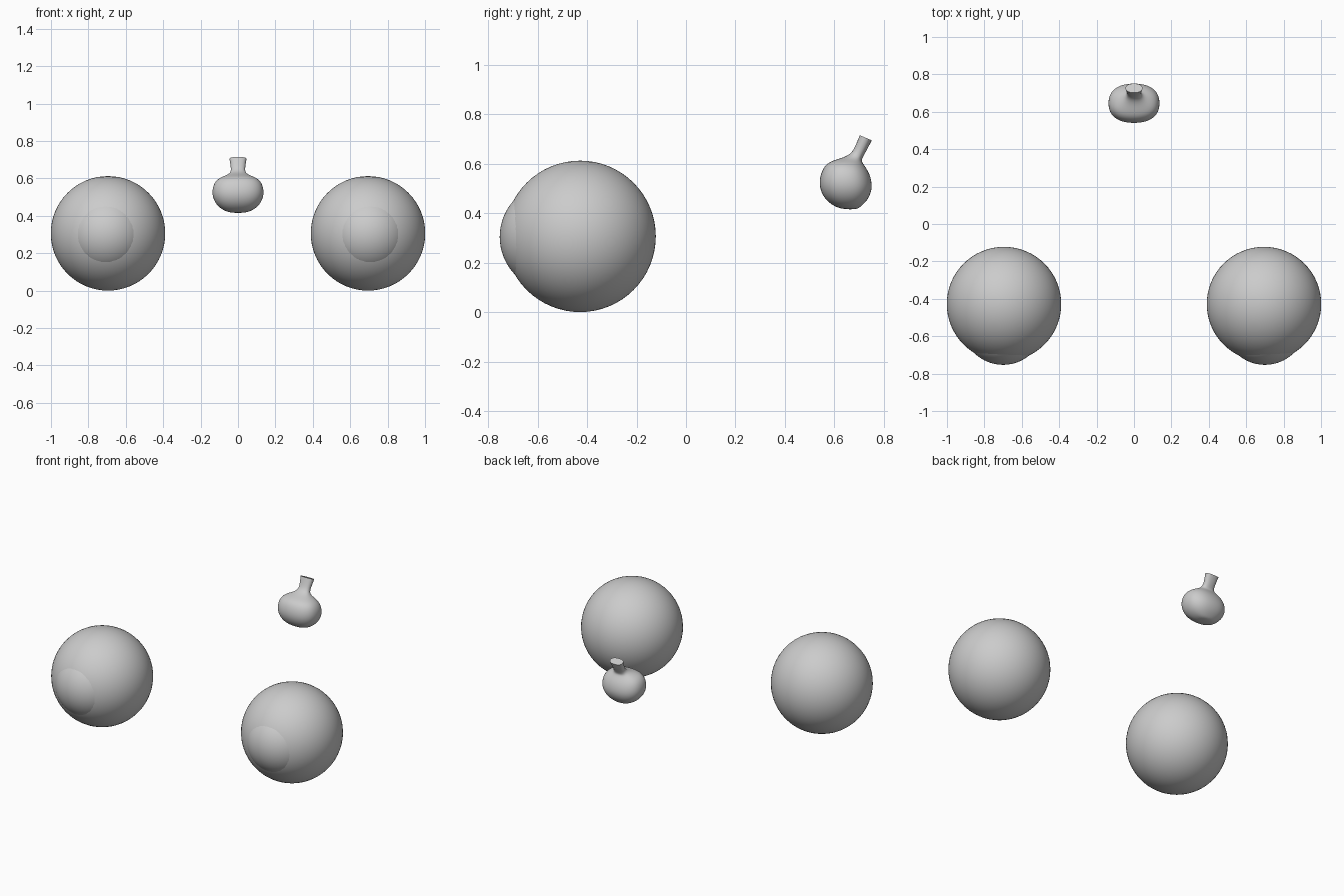
import bpy, bmesh
from math import sin, cos, pi, copysign, radians

if "Cube" in bpy.data.objects:
    bpy.data.objects.remove(bpy.data.objects["Cube"])


def ball(name, center, radius):
    bpy.ops.mesh.primitive_uv_sphere_add(segments=64, ring_count=32, radius=radius, location=center)
    ob = bpy.context.object
    ob.name = name
    bpy.ops.object.shade_smooth()
    return ob


# Eyes: a large ball with a smaller bulging ball at the front
for label, s in (("left", -1), ("right", 1)):
    ball(label + "_eyeball", (s * 0.695, -0.428, 0.306), 0.306)
    ball(label + "_cornea", (s * 0.70, -0.533, 0.304), 0.22)


def rounded(v, p=0.86):
    return copysign(abs(v) ** p, v)


# Nub: stacked rings given as front y, front z, back y, back z, half width
rings = [
    (0.635, 0.416, 0.690, 0.414, 0.035),
    (0.597, 0.427, 0.710, 0.428, 0.078),
    (0.555, 0.460, 0.740, 0.458, 0.119),
    (0.534, 0.515, 0.757, 0.505, 0.142),
    (0.546, 0.572, 0.744, 0.560, 0.135),
    (0.573, 0.608, 0.722, 0.592, 0.108),
    (0.630, 0.622, 0.709, 0.610, 0.060),
    (0.668, 0.640, 0.713, 0.624, 0.037),
    (0.685, 0.672, 0.730, 0.652, 0.039),
    (0.702, 0.715, 0.751, 0.694, 0.046),
]
N = 20
bm = bmesh.new()
loops = []
for i, (fy, fz, by, bz, w) in enumerate(rings):
    loop = []
    for k in range(N):
        a = 2 * pi * k / N
        t = 0.5 + 0.5 * rounded(sin(a))
        loop.append(bm.verts.new((w * rounded(cos(a)), fy + (by - fy) * t, fz + (bz - fz) * t)))
    loops.append(loop)
for lo, hi in zip(loops, loops[1:]):
    for k in range(N):
        j = (k + 1) % N
        bm.faces.new((lo[k], lo[j], hi[j], hi[k]))
bm.faces.new(loops[0][::-1])
tip = bm.faces.new(loops[-1])

# Crisp rim at the cut end of the stem
crease = bm.edges.layers.float.new("crease_edge")
for e in tip.edges:
    e[crease] = 1.0
bmesh.ops.recalc_face_normals(bm, faces=bm.faces[:])
me = bpy.data.meshes.new("stemmed_nub")
bm.to_mesh(me)
bm.free()
nub = bpy.data.objects.new("stemmed_nub", me)
bpy.context.collection.objects.link(nub)
sub = nub.modifiers.new("smooth", "SUBSURF")
sub.levels = sub.render_levels = 2
bpy.ops.object.select_all(action="DESELECT")
nub.select_set(True)
bpy.context.view_layer.objects.active = nub
bpy.ops.object.modifier_apply(modifier=sub.name)
bpy.ops.object.shade_smooth_by_angle(angle=radians(50))
